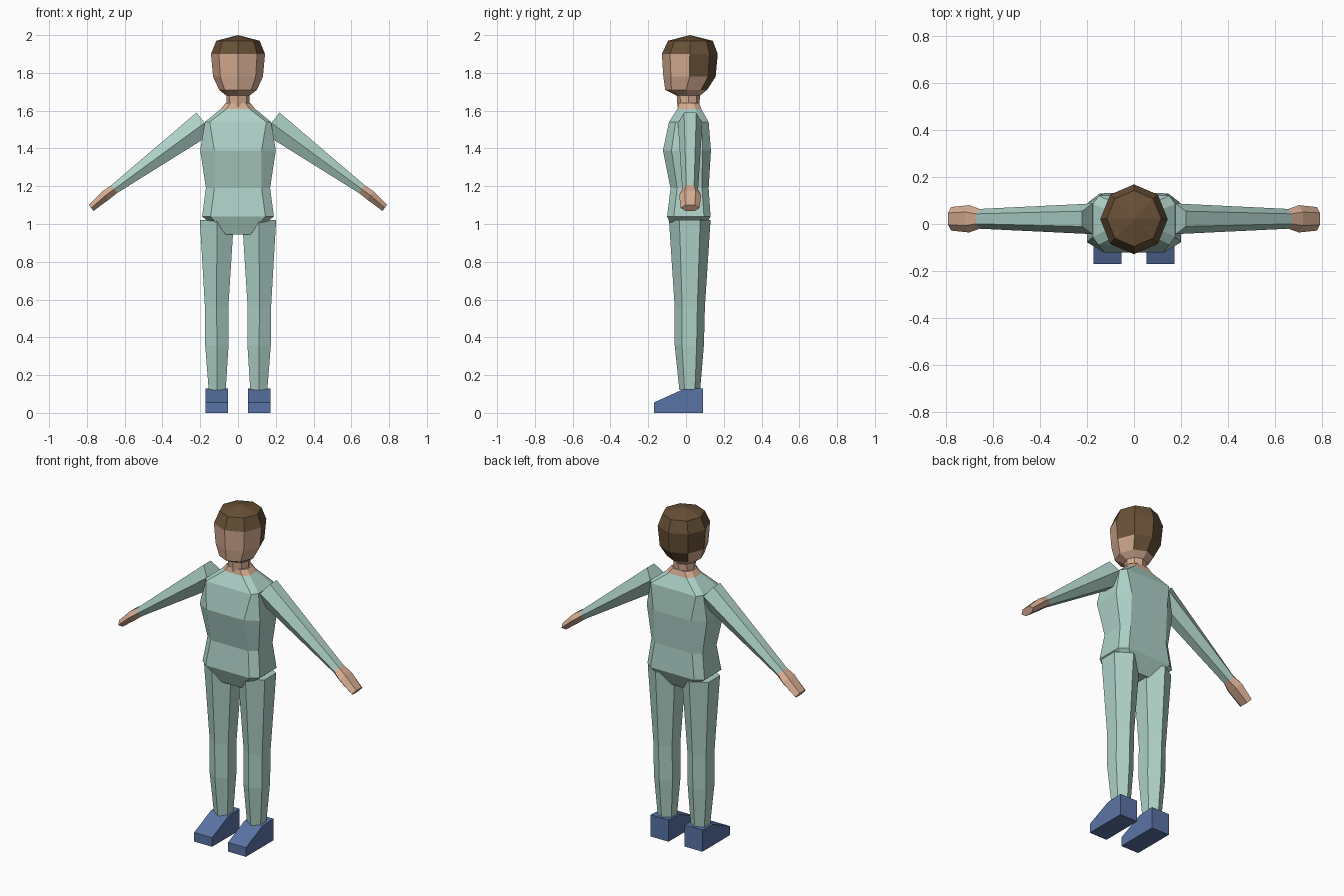
import bpy, bmesh, math
from mathutils import Vector

if "Cube" in bpy.data.objects:
    bpy.data.objects.remove(bpy.data.objects["Cube"])


def material(name, rgb):
    linear = [((c / 255 + 0.055) / 1.055) ** 2.4 for c in rgb] + [1]
    m = bpy.data.materials.new(name)
    m.use_nodes = True
    m.diffuse_color = linear
    m.node_tree.nodes["Principled BSDF"].inputs["Base Color"].default_value = linear
    return m


SKIN = material("skin", (214, 172, 146))
HAIR = material("brown hair", (104, 80, 55))
CLOTH = material("pale green cloth", (174, 209, 199))
SHOE = material("blue shoe", (90, 115, 165))


def loft(name, rings, mats, rule=None):
    """Bridge rings of points; a one-point ring closes to an apex."""
    bm = bmesh.new()
    rows = [[bm.verts.new(p) for p in r] for r in rings]
    for a, b in zip(rows, rows[1:]):
        n = len(a)
        for i in range(n):
            j = (i + 1) % n
            bm.faces.new((a[i], a[j], b[0]) if len(b) == 1 else (a[i], a[j], b[j], b[i]))
    for r in (rows[0], rows[-1]):
        if len(r) > 2:
            bm.faces.new(r)
    bmesh.ops.recalc_face_normals(bm, faces=bm.faces)
    if rule:
        for f in bm.faces:
            f.material_index = rule(f.calc_center_median())
    me = bpy.data.meshes.new(name)
    bm.to_mesh(me)
    bm.free()
    for m in mats:
        me.materials.append(m)
    ob = bpy.data.objects.new(name, me)
    bpy.context.collection.objects.link(ob)
    return ob


def ngon(n, start=-90):
    """Unit polygon stretched to fill -1..1 both ways."""
    pts = [(math.cos(math.radians(start + 360 * i / n)),
            math.sin(math.radians(start + 360 * i / n))) for i in range(n)]
    mx, my = max(p[0] for p in pts), max(p[1] for p in pts)
    return [(x / mx, y / my) for x, y in pts]


OCT, HEX = ngon(8), ngon(6)


def flat_ring(shape, cx, z, rx, y0, y1):
    cy, ry = (y0 + y1) / 2, (y1 - y0) / 2
    return [(cx + u * rx, cy + v * ry, z) for u, v in shape]


# Head: hair on the crown, the back half, and the nape
head = [(1.68, .062, -.05, .075), (1.71, .10, -.11, .112), (1.78, .132, -.12, .157),
        (1.90, .143, -.128, .168), (1.97, .115, -.095, .142)]


def hair_rule(c):
    if c.z > 1.9:
        return 1
    if c.z > 1.78:
        return int(c.y > .03)
    return int(c.z > 1.72 and c.y > .09)


loft("head", [flat_ring(OCT, 0, *r) for r in head] + [[(0, .02, 2)]],
     (SKIN, HAIR), hair_rule)
loft("neck", [flat_ring(OCT, 0, 1.62, .062, -.045, .07),
              flat_ring(OCT, 0, 1.69, .062, -.05, .075)], (SKIN,))


# Torso: bevelled box sections (z, side x, panel x, front y, back y, bevel)
def torso_ring(z, sx, px, y0, y1, b):
    half = [(px, y0), (sx, y0 + b), (sx, y1 - b), (px, y1)]
    return [(x, y, z) for x, y in half] + [(-x, y, z) for x, y in reversed(half)]


torso = [(.945, .075, .065, -.06, .08, .03), (1.04, .19, .145, -.10, .13, .035),
         (1.19, .17, .125, -.082, .12, .035), (1.39, .20, .125, -.122, .132, .045),
         (1.54, .175, .15, -.09, .12, .035), (1.61, .09, .06, -.045, .08, .03),
         (1.64, .066, .04, -.038, .07, .03)]
loft("torso", [torso_ring(*r) for r in torso], (CLOTH, SKIN), lambda c: int(c.z > 1.615))

# Arm and hand stations (x, z, half thickness, half width)
arm = [(.177, 1.535, .07, .065), (.655, 1.185, .026, .042)]
hand = [(.655, 1.185, .026, .042), (.70, 1.152, .028, .058), (.777, 1.085, .02, .05)]
across = Vector((.61, 0, .79))


def arm_ring(s, x, z, t, w):
    pts = [Vector((x, .022 + v * w, z)) + across * u * t for u, v in HEX]
    return [(s * p.x, p.y, p.z) for p in pts]


# Leg stations (z, centre x, half width, front y, back y) and foot side profile
leg = [(.12, .11, .045, -.035, .075), (.36, .112, .062, -.06, .095),
       (.56, .113, .062, -.06, .10), (1.02, .112, .09, -.09, .13)]
foot = [(-.17, 0), (.09, 0), (.09, .13), (-.015, .125), (-.17, .055)]

for side, s in (("left", 1), ("right", -1)):
    loft(side + "_arm", [arm_ring(s, *r) for r in arm], (CLOTH,))
    loft(side + "_hand", [arm_ring(s, *r) for r in hand], (SKIN,))
    loft(side + "_leg", [flat_ring(HEX, s * cx, z, w, y0, y1) for z, cx, w, y0, y1 in leg],
         (CLOTH,))
    loft(side + "_shoe", [[(s * x, y, z) for y, z in foot] for x in (.053, .172)], (SHOE,))
